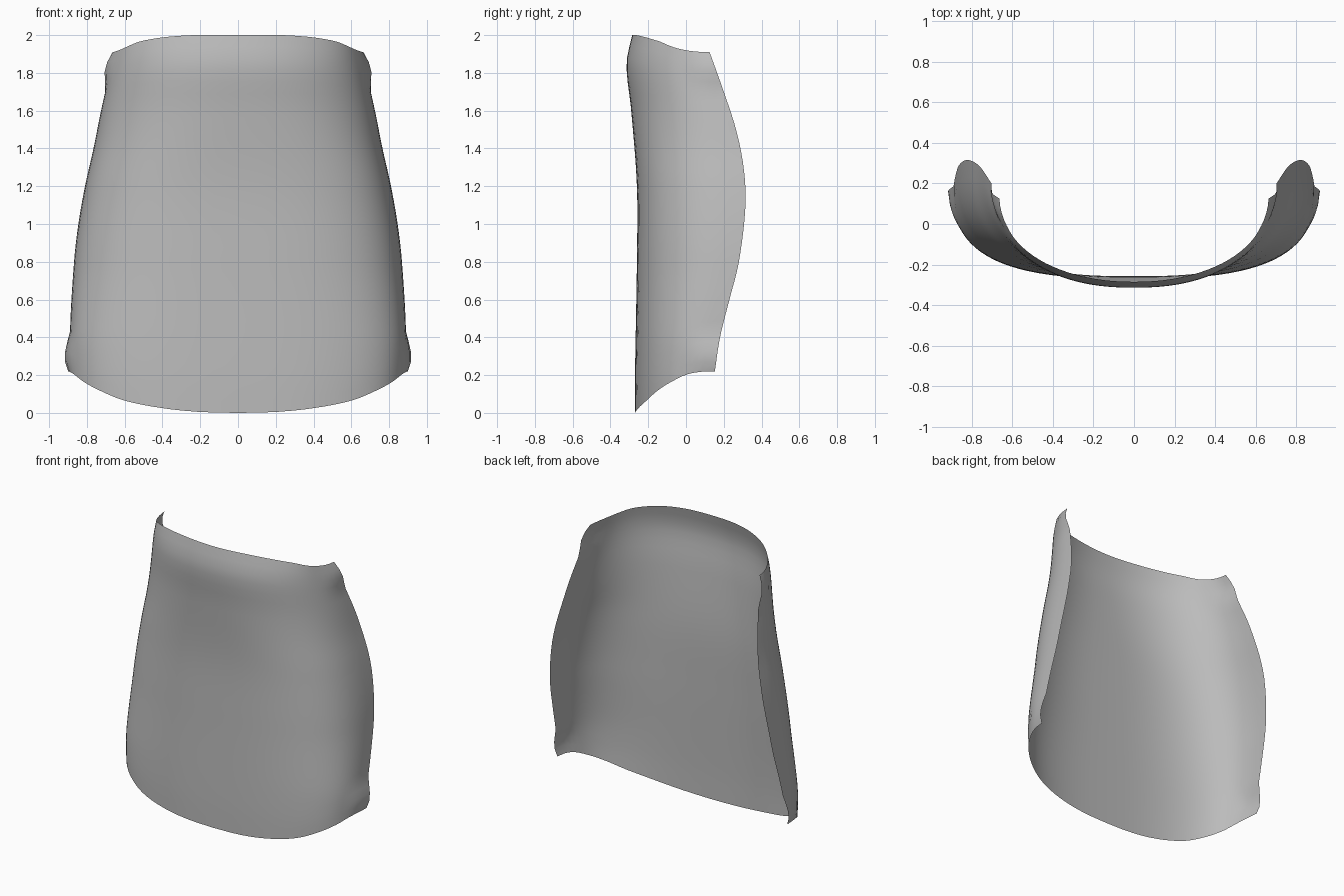
import bpy
import bmesh
import math

cube = bpy.data.objects.get("Cube")
if cube:
    bpy.data.objects.remove(cube, do_unlink=True)


def curve(keys):
    """Smooth function through (position, value) pairs."""
    def slope(i):
        a, b = keys[max(i - 1, 0)], keys[min(i + 1, len(keys) - 1)]
        return (b[1] - a[1]) / (b[0] - a[0])

    def value(p):
        p = min(max(p, keys[0][0]), keys[-1][0])
        i = 0
        while i < len(keys) - 2 and p > keys[i + 1][0]:
            i += 1
        (p0, v0), (p1, v1) = keys[i], keys[i + 1]
        h = p1 - p0
        t = (p - p0) / h
        blend = t * t * (3 - 2 * t)
        return (v0 + (v1 - v0) * blend + h * t * (1 - t) ** 2 * slope(i)
                - h * t * t * (1 - t) * slope(i + 1))
    return value


# Profiles by height: half width, front line, rear edge, squareness
half_width = curve([(0, .86), (.2, .88), (.4, .89), (.8, .868), (1.0, .845),
                    (1.2, .81), (1.4, .765), (1.6, .725), (1.8, .68), (1.92, .65), (2, .64)])
front_y = curve([(0, -.27), (.2, -.27), (.8, -.26), (1.2, -.26),
                 (1.6, -.29), (1.85, -.315), (2, -.285)])
rear_y = curve([(.2, .15), (.4, .18), (.6, .23), (.8, .28), (1.1, .315),
                (1.3, .305), (1.5, .265), (1.7, .2), (1.91, .125)])
square = curve([(0, 2.8), (.6, 2.8), (1.2, 2.8), (1.6, 2.4), (2, 2.15)])

# Hem and waist heights by distance from the centre line
hem_z = curve([(0, 0), (.23, .005), (.46, .025), (.69, .065), (.83, .115), (.94, .17), (1, .22)])
waist_z = curve([(0, 2), (.37, 2), (.6, 1.99), (.75, 1.975), (.83, 1.962), (.92, 1.935), (1, 1.91)])

COLS, ROWS = 44, 32


def flick(z, centre, reach):
    return max(0, 1 - abs(z - centre) / reach)


def sheet_point(col, row):
    u = 2 * col / COLS - 1
    side = math.copysign(1, u)
    angle = abs(u) * math.pi / 2
    s, c = math.sin(angle), max(math.cos(angle), 0)
    low, high = hem_z(s ** .72), waist_z(s ** .91)
    z = low + (high - low) * row / ROWS
    power = 2 / square(z)
    x = half_width(z) * s ** power
    y = rear_y(z) + (front_y(z) - rear_y(z)) * c ** power
    # The four corners flick outwards
    edge = max(0, (abs(u) - .8) / .2)
    x += .035 * edge * (flick(z, .29, .14) + flick(z, 1.83, .12))
    return side * x, y, z


material = bpy.data.materials.new("plain grey")
grey = (.5, .5, .5, 1)
material.diffuse_color = grey
material.use_nodes = True
material.node_tree.nodes["Principled BSDF"].inputs["Base Color"].default_value = grey

# Curved front panel
bm = bmesh.new()
grid = [[bm.verts.new(sheet_point(i, j)) for i in range(COLS + 1)] for j in range(ROWS + 1)]
for j in range(ROWS):
    for i in range(COLS):
        bm.faces.new((grid[j][i], grid[j][i + 1], grid[j + 1][i + 1], grid[j + 1][i]))
mesh = bpy.data.meshes.new("curved_panel")
bm.to_mesh(mesh)
bm.free()
mesh.materials.append(material)
panel = bpy.data.objects.new("curved_panel", mesh)
bpy.context.collection.objects.link(panel)
bpy.context.view_layer.objects.active = panel
panel.select_set(True)
bpy.ops.object.shade_smooth_by_angle(angle=math.radians(60))
